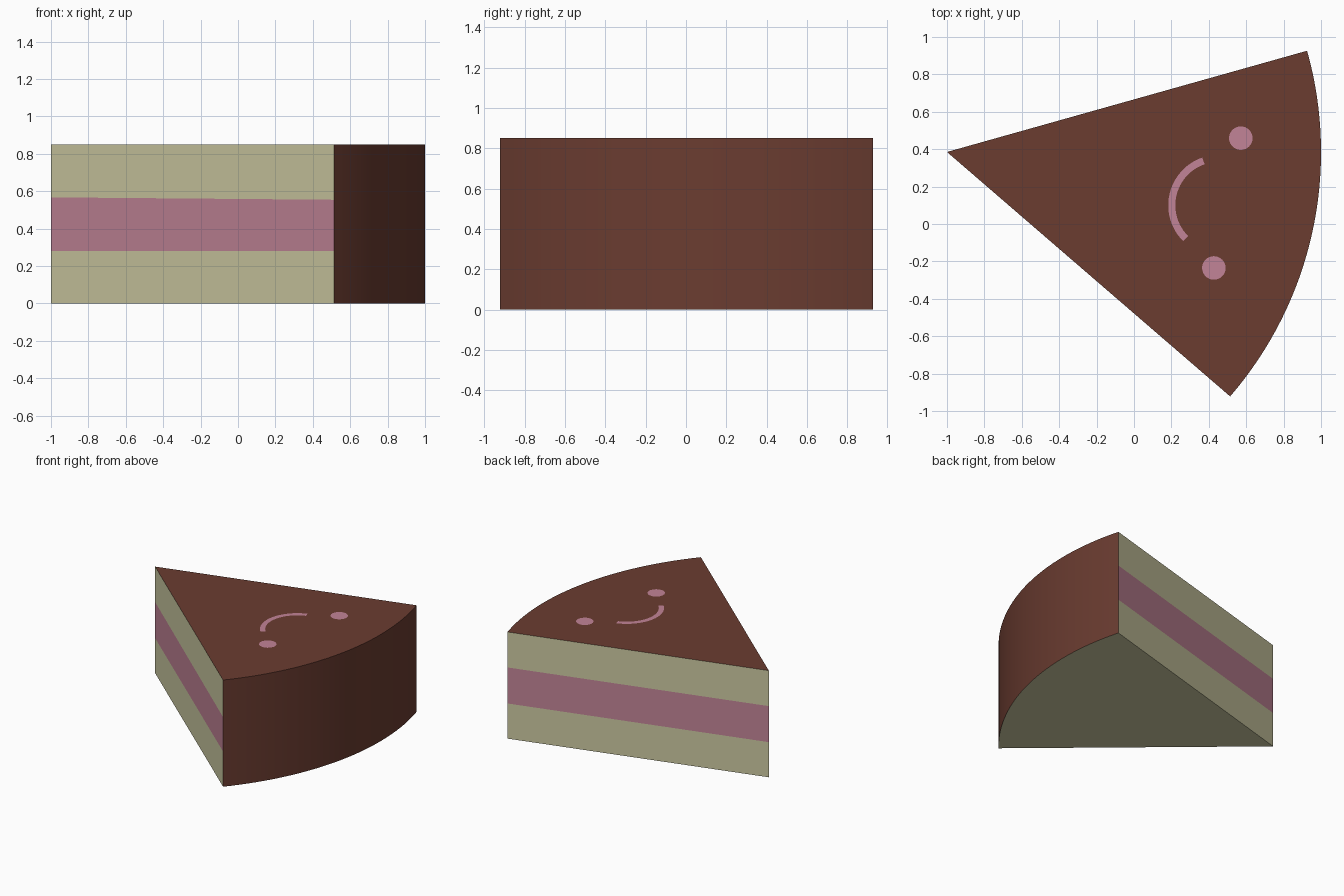
import bpy, bmesh
from math import radians, cos, sin

if "Cube" in bpy.data.objects:
    bpy.data.objects.remove(bpy.data.objects["Cube"])

APEX = (-1.0, 0.385)
R, A0, A1, SEGS = 2.0, radians(-40.8), radians(15.7), 32
H = 0.85


def material(name, rgb):
    m = bpy.data.materials.new(name)
    m.diffuse_color = (*rgb, 1)
    m.use_nodes = True
    m.node_tree.nodes["Principled BSDF"].inputs["Base Color"].default_value = m.diffuse_color
    return m


chocolate = material("chocolate", (0.145, 0.045, 0.03))
sponge = material("sponge", (0.61, 0.59, 0.36))
pink = material("pink_cream", (0.54, 0.23, 0.31))


def arc(center, r, a0, a1, n, z):
    return [(center[0] + r * cos(a0 + (a1 - a0) * i / n),
             center[1] + r * sin(a0 + (a1 - a0) * i / n), z) for i in range(n + 1)]


def finish(bm, name, mats):
    me = bpy.data.meshes.new(name)
    bm.normal_update()
    bm.to_mesh(me)
    bm.free()
    ob = bpy.data.objects.new(name, me)
    bpy.context.collection.objects.link(ob)
    for m in mats:
        me.materials.append(m)
    return ob


# cake slice: one closed shell, cut sides striped with sponge and cream
bm = bmesh.new()


def face(verts, mat=0):
    f = bm.faces.new(verts)
    f.material_index = mat


low = [bm.verts.new(p) for p in arc(APEX, R, A0, A1, SEGS, 0)]
high = [bm.verts.new(p) for p in arc(APEX, R, A0, A1, SEGS, H)]
tip = [bm.verts.new((*APEX, z)) for z in (0, 0.28, 0.567, H)]


def column(i, zs):
    x, y, _ = low[i].co
    return [low[i]] + [bm.verts.new((x, y, z)) for z in zs] + [high[i]]


near = column(0, (0.28, 0.554))
far = column(-1, (0.28, 0.567))
for k, mat in enumerate((1, 2, 1)):
    face((tip[k], near[k], near[k + 1], tip[k + 1]), mat)
    face((far[k], tip[k], tip[k + 1], far[k + 1]), mat)
for i in range(SEGS):
    a = near[:] if i == 0 else [low[i], high[i]]
    b = far[:] if i == SEGS - 1 else [low[i + 1], high[i + 1]]
    face(b + a[::-1])
face([tip[3]] + high)
face([tip[0]] + low[::-1], 1)
bmesh.ops.recalc_face_normals(bm, faces=bm.faces)
slice_ob = finish(bm, "cake_slice", (chocolate, sponge, pink))
bpy.context.view_layer.objects.active = slice_ob
slice_ob.select_set(True)
bpy.ops.object.shade_smooth_by_angle(angle=radians(30))

# icing eyes
ZI = H + 0.001
for name, c in (("left_eye", (0.571, 0.459)), ("right_eye", (0.427, -0.235))):
    bm = bmesh.new()
    bm.faces.new([bm.verts.new(p) for p in arc(c, 0.063, 0, radians(360), 32, ZI)[:-1]])
    finish(bm, name, (pink,))

# icing smile: flat curved strip
bm = bmesh.new()
span = (radians(109), radians(225), 24, ZI)
inner = [bm.verts.new(p) for p in arc((0.453, 0.1), 0.232, *span)]
outer = [bm.verts.new(p) for p in arc((0.453, 0.1), 0.27, *span)]
for i in range(24):
    bm.faces.new((inner[i], outer[i], outer[i + 1], inner[i + 1]))
finish(bm, "smile", (pink,))
